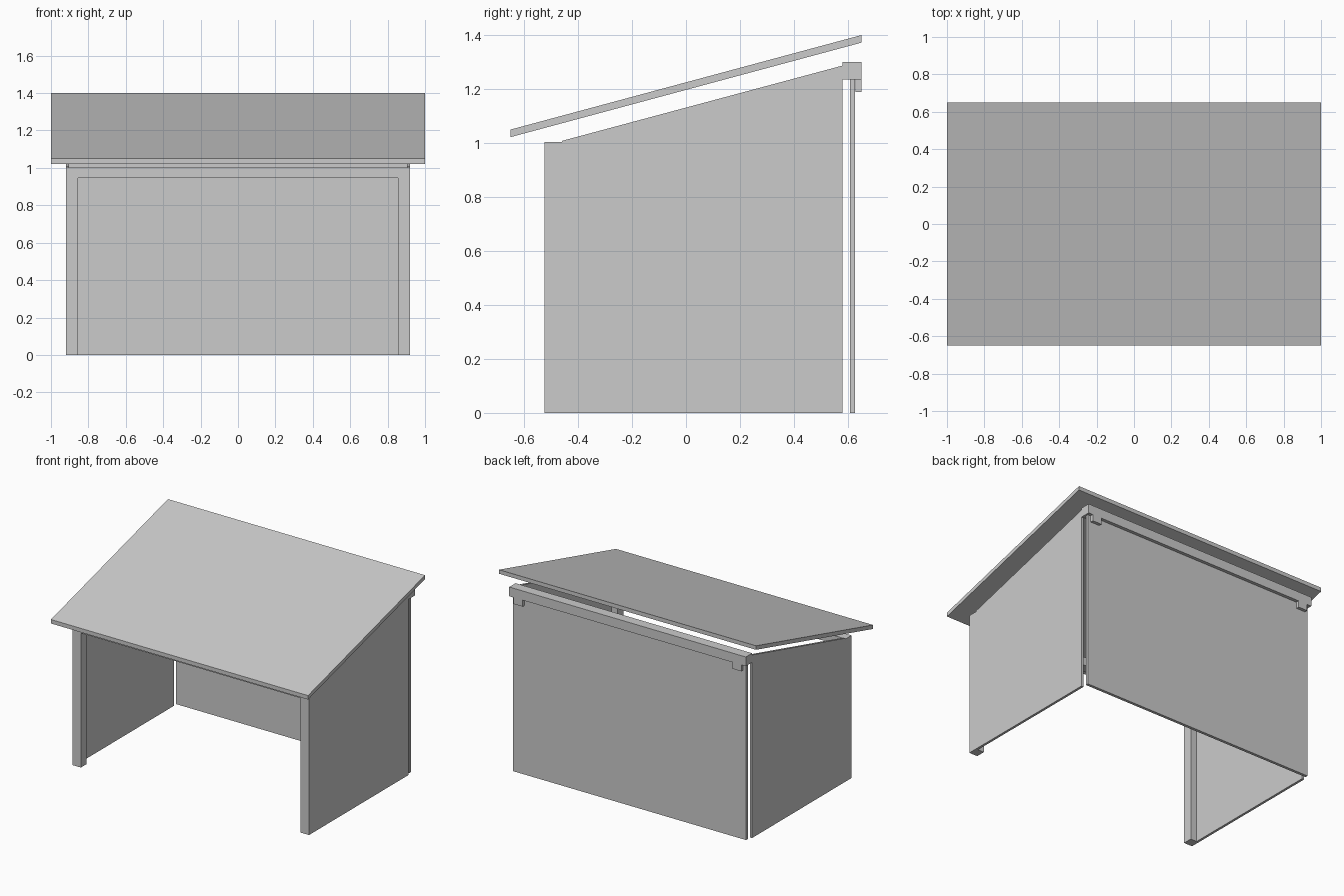
import bpy
import bmesh

cube = bpy.data.objects.get("Cube")
if cube:
    bpy.data.objects.remove(cube, do_unlink=True)

grey = bpy.data.materials.new("plain grey")
grey.use_nodes = True
colour = (0.6, 0.6, 0.6, 1)
grey.diffuse_color = colour
grey.node_tree.nodes["Principled BSDF"].inputs["Base Color"].default_value = colour


def extrude_x(name, profile, x0, x1):
    """Extrude a side profile of (y, z) points from x0 to x1."""
    bm = bmesh.new()
    face = bm.faces.new([bm.verts.new((x0, y, z)) for y, z in profile])
    moved = bmesh.ops.extrude_face_region(bm, geom=[face])["geom"]
    verts = [v for v in moved if isinstance(v, bmesh.types.BMVert)]
    bmesh.ops.translate(bm, verts=verts, vec=(x1 - x0, 0, 0))
    bmesh.ops.recalc_face_normals(bm, faces=bm.faces)
    mesh = bpy.data.meshes.new(name)
    bm.to_mesh(mesh)
    bm.free()
    mesh.materials.append(grey)
    obj = bpy.data.objects.new(name, mesh)
    bpy.context.collection.objects.link(obj)
    return obj


def box(name, x0, x1, y0, y1, z0, z1):
    return extrude_x(name, [(y0, z0), (y1, z0), (y1, z1), (y0, z1)], x0, x1)


HALF = 0.92      # half width of the walls
INNER = 0.855    # inner face of the front posts
FRONT, POST_BACK, WALL_BACK, REAR = -0.525, -0.46, 0.58, 0.65

# Sloping roof slab
extrude_x("roof", [(-REAR, 1.022), (REAR, 1.372), (REAR, 1.4), (-REAR, 1.05)], -1, 1)

# Front frame header and rear beam
box("front_header", -INNER, INNER, FRONT, POST_BACK, 0.945, 1.003)
box("rear_beam", -HALF, HALF, WALL_BACK, REAR, 1.235, 1.3)

# Rear wall panel hanging under the beam
box("back_panel", -0.907, 0.907, 0.607, 0.627, 0, 1.235)

# Posts, side walls and beam tabs on both sides
wall = [(POST_BACK, 0), (WALL_BACK, 0), (WALL_BACK, 1.287), (POST_BACK, 1.008)]
for side, s in (("left", 1), ("right", -1)):
    box(side + "_front_post", s * INNER, s * HALF, FRONT, POST_BACK, 0, 1.003)
    extrude_x(side + "_wall", wall, s * 0.903, s * HALF)
    box(side + "_beam_tab", s * 0.815, s * 0.885, 0.628, REAR, 1.19, 1.235)
